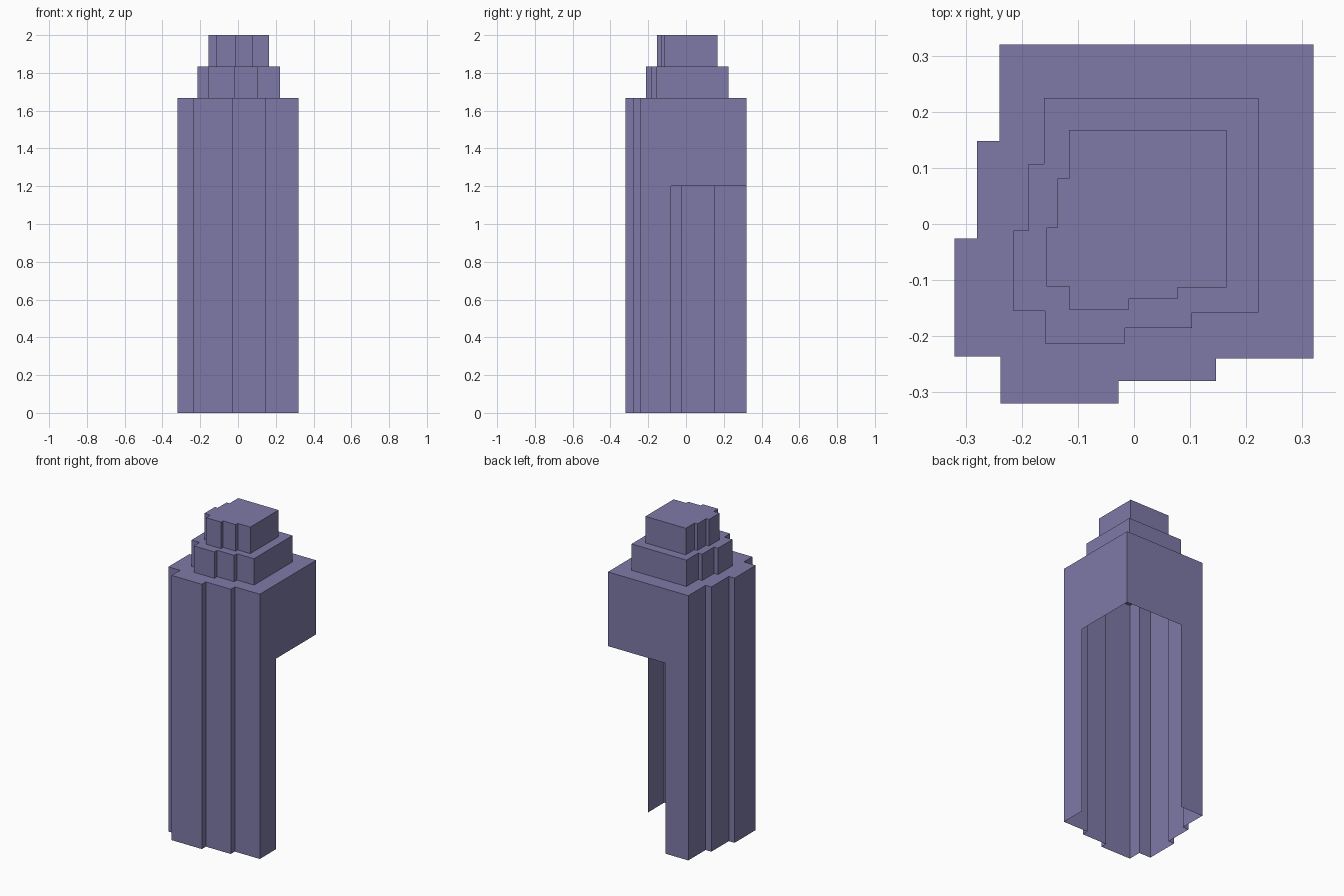
import bpy
import bmesh
from mathutils import Vector

cube = bpy.data.objects.get("Cube")
if cube:
    bpy.data.objects.remove(cube, do_unlink=True)

# Single slate violet colour
COLOUR = (0.21, 0.195, 0.39, 1.0)
stone = bpy.data.materials.new("slate_violet")
stone.use_nodes = True
stone.diffuse_color = COLOUR
stone.node_tree.nodes["Principled BSDF"].inputs["Base Color"].default_value = COLOUR

# Stepped floor plan shared by every tier
PLAN = [(0.32, 0.32), (-0.24, 0.32), (-0.24, 0.148), (-0.28, 0.148),
        (-0.28, -0.026), (-0.32, -0.026), (-0.32, -0.236), (-0.238, -0.236),
        (-0.238, -0.32), (-0.028, -0.32), (-0.028, -0.28), (0.146, -0.28),
        (0.146, -0.24), (0.32, -0.24)]
CUT_EDGE = -0.08    # near limit of the open back corner, in x and y
CUT_TOP = 1.2       # height of the open back corner


def split(bm, faces, point, normal):
    """Slice the given faces along a plane."""
    edges = {e for f in faces for e in f.edges}
    verts = {v for f in faces for v in f.verts}
    bmesh.ops.bisect_plane(bm, geom=list(faces) + list(edges) + list(verts),
                           plane_co=Vector(point), plane_no=Vector(normal))


def open_corner(bm):
    """Remove the lower walls around the back left corner."""
    split(bm, bm.faces[:], (0, 0, CUT_TOP), (0, 0, 1))
    for normal in ((1, 0, 0), (0, 1, 0)):
        low = [f for f in bm.faces if f.calc_center_median().z < CUT_TOP]
        split(bm, low, (CUT_EDGE, CUT_EDGE, 0), normal)
    gone = []
    for f in bm.faces:
        c = f.calc_center_median()
        if c.x > CUT_EDGE and c.y > CUT_EDGE and c.z < CUT_TOP:
            gone.append(f)
    bmesh.ops.delete(bm, geom=gone, context='FACES')


def tier(name, bottom, top, scale=1.0, shift=(0, 0), opened=False):
    """Thin-walled tier: stepped walls with a flat roof, open underneath."""
    bm = bmesh.new()
    points = [(x * scale + shift[0], y * scale + shift[1]) for x, y in PLAN]
    lower = [bm.verts.new((x, y, bottom)) for x, y in points]
    upper = [bm.verts.new((x, y, top)) for x, y in points]
    for i in range(len(points)):
        j = (i + 1) % len(points)
        bm.faces.new((lower[i], lower[j], upper[j], upper[i]))
    if opened:
        open_corner(bm)
    bm.faces.new(upper)
    bm.normal_update()
    mesh = bpy.data.meshes.new(name)
    bm.to_mesh(mesh)
    bm.free()
    mesh.materials.append(stone)
    obj = bpy.data.objects.new(name, mesh)
    bpy.context.collection.objects.link(obj)


# Tall hollow shaft and two stepped crowns
tier("tower_shaft", 0, 1.667, opened=True)
tier("middle_crown", 1.667, 1.833, 0.683, (0.0035, 0.006))
tier("top_crown", 1.833, 2.0, 0.502, (0.0045, 0.007))
